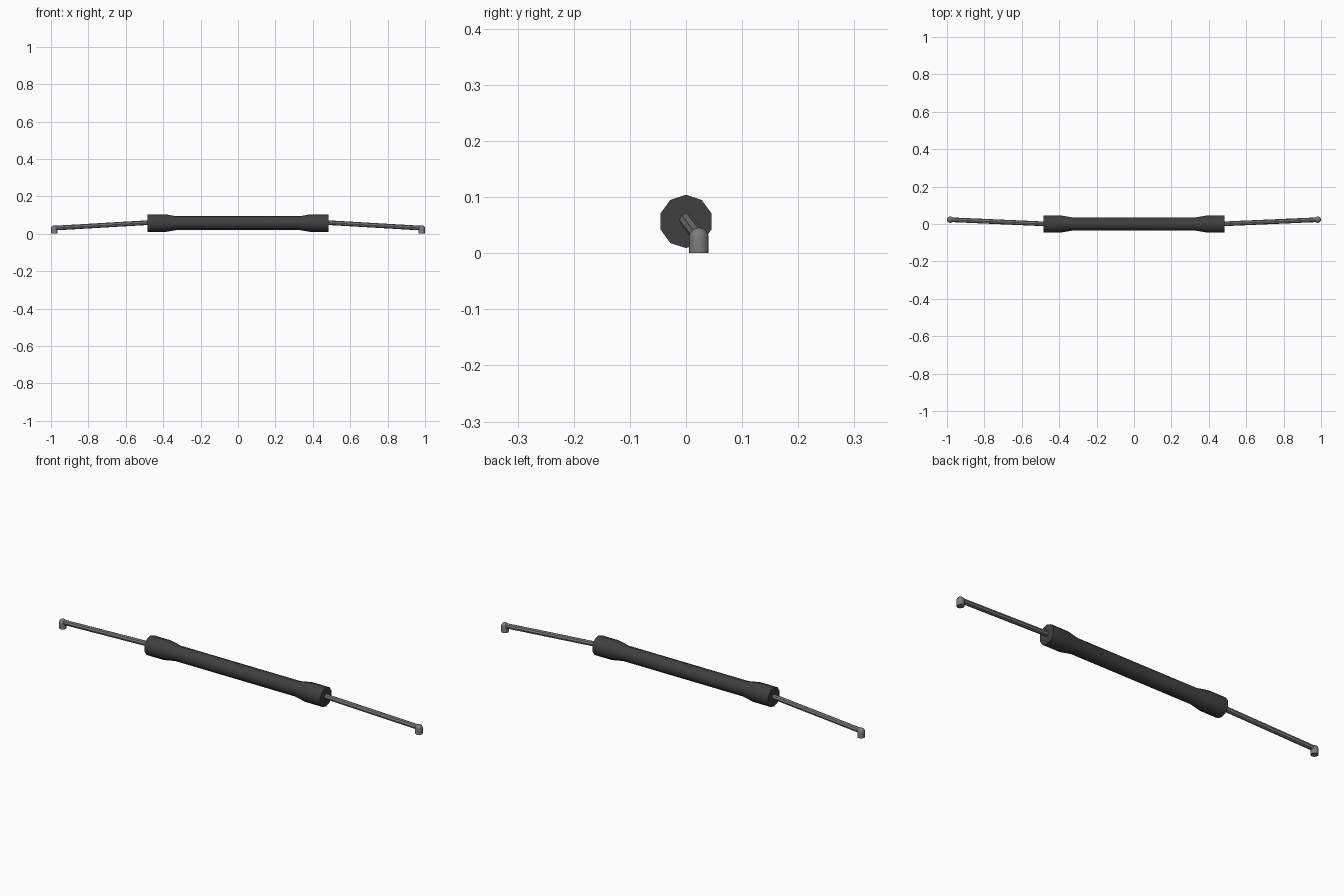
import bpy, bmesh, math
from mathutils import Vector

if "Cube" in bpy.data.objects:
    bpy.data.objects.remove(bpy.data.objects["Cube"])


def material(name, v):
    m = bpy.data.materials.new(name)
    m.diffuse_color = (v, v, v, 1)
    m.use_nodes = True
    m.node_tree.nodes["Principled BSDF"].inputs["Base Color"].default_value = m.diffuse_color
    return m


rubber = material("dark_rubber", 0.05)
steel = material("grey_steel", 0.20)


def tube(name, origin, axis, up, profile, sides, mat, smooth=40):
    """Sweep (distance, radius) rings along an axis, first vertex facing up."""
    axis = Vector(axis).normalized()
    u = Vector(up)
    u = (u - axis * u.dot(axis)).normalized()
    v = axis.cross(u)
    bm = bmesh.new()
    rings = []
    for d, r in profile:
        ring = []
        for i in range(sides):
            a = 2 * math.pi * i / sides
            p = Vector(origin) + axis * d + (u * math.cos(a) + v * math.sin(a)) * r
            ring.append(bm.verts.new(p))
        rings.append(ring)
    for a, b in zip(rings, rings[1:]):
        for i in range(sides):
            j = (i + 1) % sides
            bm.faces.new((a[i], a[j], b[j], b[i]))
    bm.faces.new(rings[0][::-1])
    bm.faces.new(rings[-1])
    bmesh.ops.recalc_face_normals(bm, faces=bm.faces)
    me = bpy.data.meshes.new(name)
    bm.to_mesh(me)
    bm.free()
    me.materials.append(mat)
    ob = bpy.data.objects.new(name, me)
    bpy.context.collection.objects.link(ob)
    bpy.context.view_layer.objects.active = ob
    ob.select_set(True)
    bpy.ops.object.shade_smooth_by_angle(angle=math.radians(smooth))
    ob.select_set(False)
    return ob


# Housing with a wide boot at each end
Z = 0.0565
half = [(0.33, 0.037), (0.39, 0.0475), (0.485, 0.0475)]
profile = [(-x, r) for x, r in reversed(half)] + half
tube("rack_housing", (0, 0, Z), (1, 0, 0), (0, 0, 1), profile, 10, rubber)

# Tie rods and their ball ends
R = 0.0175
cap = [(0.028 + R * math.sin(t), R * math.cos(t))
       for t in (math.radians(k) for k in (0, 22, 45, 67, 86))]
for side, s in (("left", -1), ("right", 1)):
    a = Vector((s * 0.46, 0, 0.0605))
    b = Vector((s * 0.983, 0.023, 0.030))
    tube(side + "_tie_rod", a, b - a, (0, 0, 1), [(0, 0.0125), ((b - a).length, 0.0125)], 8, steel)
    tube(side + "_ball_end", (s * (1 - R), 0.023, 0), (0, 0, 1), (1, 0, 0), [(0, R)] + cap, 12, steel)
